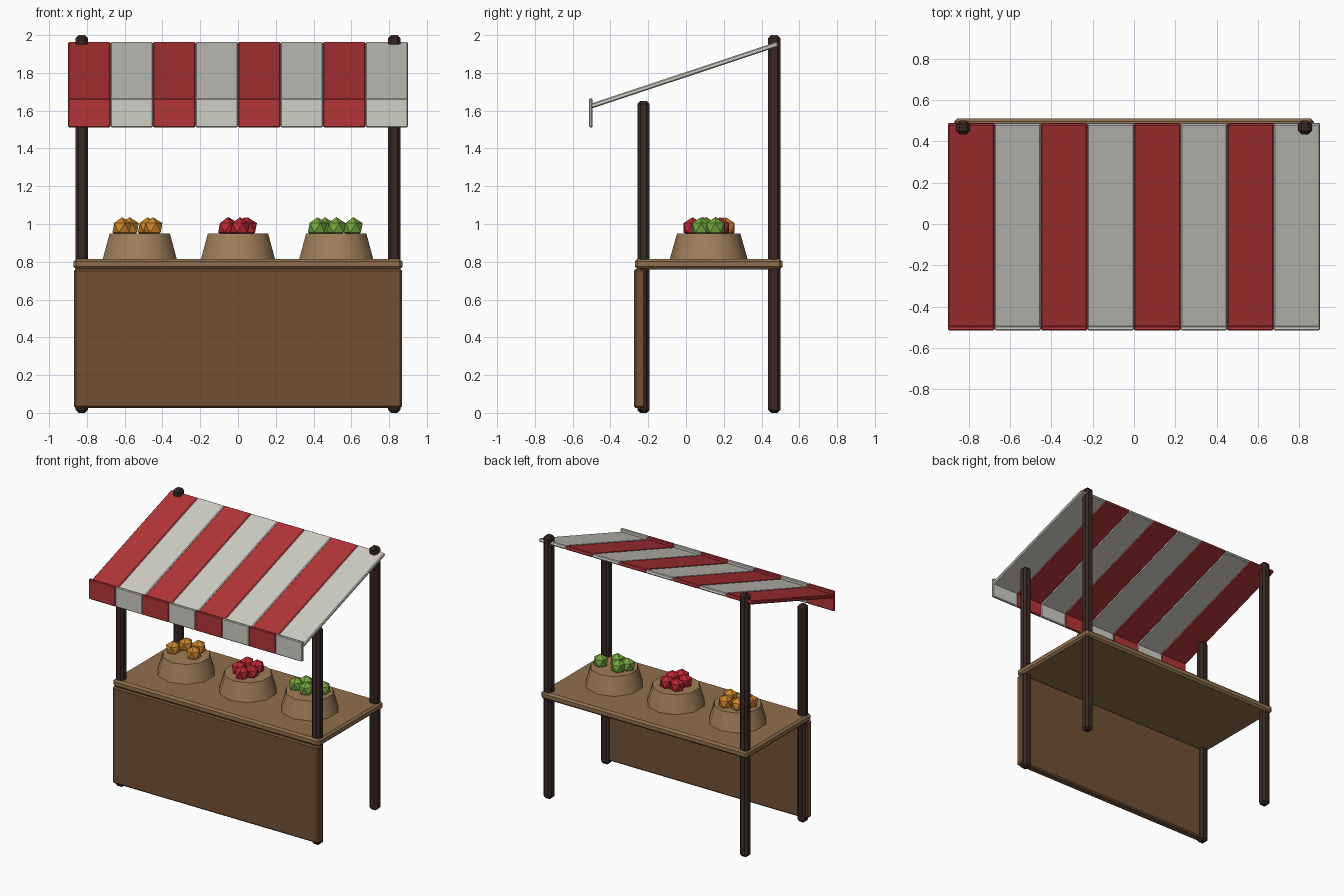
import bpy
import math

if "Cube" in bpy.data.objects:
    bpy.data.objects.remove(bpy.data.objects["Cube"])


def material(name, rgb):
    m = bpy.data.materials.new(name)
    m.diffuse_color = (*rgb, 1)
    m.use_nodes = True
    m.node_tree.nodes["Principled BSDF"].inputs["Base Color"].default_value = m.diffuse_color
    return m


DARK = material("dark_wood", (0.042, 0.022, 0.017))
PANEL = material("panel_wood", (0.17, 0.08, 0.036))
TOP = material("counter_wood", (0.28, 0.16, 0.075))
BASKET = material("wicker", (0.35, 0.21, 0.10))
RED = material("red_cloth", (0.45, 0.035, 0.04))
WHITE = material("white_cloth", (0.62, 0.61, 0.56))
ORANGE = material("orange_skin", (0.62, 0.23, 0.025))
APPLE = material("red_skin", (0.52, 0.02, 0.035))
LIME = material("green_skin", (0.18, 0.38, 0.05))


def finish(name, mat):
    o = bpy.context.object
    o.name = name
    o.data.materials.append(mat)
    return o


def box(name, centre, size, mat, bevel, tilt=0.0):
    bpy.ops.mesh.primitive_cube_add(size=1, location=centre)
    o = finish(name, mat)
    o.scale = size
    bpy.ops.object.transform_apply(location=False, rotation=False, scale=True)
    o.rotation_euler.x = tilt
    b = o.modifiers.new("bevel", 'BEVEL')
    b.width = bevel
    b.segments = 1
    return o


# Posts: short at the front, tall at the back
for side, x in (("left", -0.827), ("right", 0.827)):
    box(f"front_post_{side}", (x, -0.225, 0.826), (0.066, 0.066, 1.652), DARK, 0.016)
    box(f"back_post_{side}", (x, 0.467, 1.0), (0.066, 0.066, 2.0), DARK, 0.016)

# Counter and front panel
box("counter_top", (0, 0.12, 0.788), (1.74, 0.78, 0.056), TOP, 0.014)
box("front_panel", (0, -0.245, 0.394), (1.736, 0.06, 0.736), PANEL, 0.01)

# Striped awning with a hanging valance
low, high = (-0.502, 1.624), (0.487, 1.953)
run, rise = high[0] - low[0], high[1] - low[1]
pitch, length = math.atan2(rise, run), math.hypot(run, rise)
for i in range(8):
    x = -0.9 + 0.225 * (i + 0.5)
    mat = WHITE if i % 2 else RED
    box(f"awning_stripe_{i + 1}", (x, (low[0] + high[0]) / 2, (low[1] + high[1]) / 2),
        (0.225, length, 0.026), mat, 0.006, pitch)
    box(f"valance_{i + 1}", (x, -0.504, 1.588), (0.225, 0.02, 0.152), mat, 0.005)

# Baskets with heaps of faceted fruit (offsets from the basket centre)
heaps = (
    ("orange", -0.52, ORANGE, ((-0.095, -0.02), (-0.055, 0.075), (0.04, 0.09), (0.07, -0.01))),
    ("apple", 0.0, APPLE, ((-0.055, -0.03), (-0.05, 0.06), (0.035, 0.06), (0.01, -0.085), (0.05, -0.03))),
    ("lime", 0.52, LIME, ((-0.1, -0.02), (-0.06, 0.04), (0.0, -0.04), (0.09, 0.035))),
)
for name, bx, mat, spots in heaps:
    bpy.ops.mesh.primitive_cone_add(vertices=10, radius1=0.206, radius2=0.168, depth=0.135,
                                    location=(bx, 0.12, 0.8815))
    finish(f"{name}_basket", BASKET)
    bpy.ops.object.shade_smooth_by_angle(angle=math.radians(50))
    for k, (dx, dy) in enumerate(spots):
        bpy.ops.mesh.primitive_ico_sphere_add(subdivisions=1, radius=0.056,
                                              location=(bx + dx, 0.12 + dy, 0.98))
        finish(f"{name}_{k + 1}", mat)
